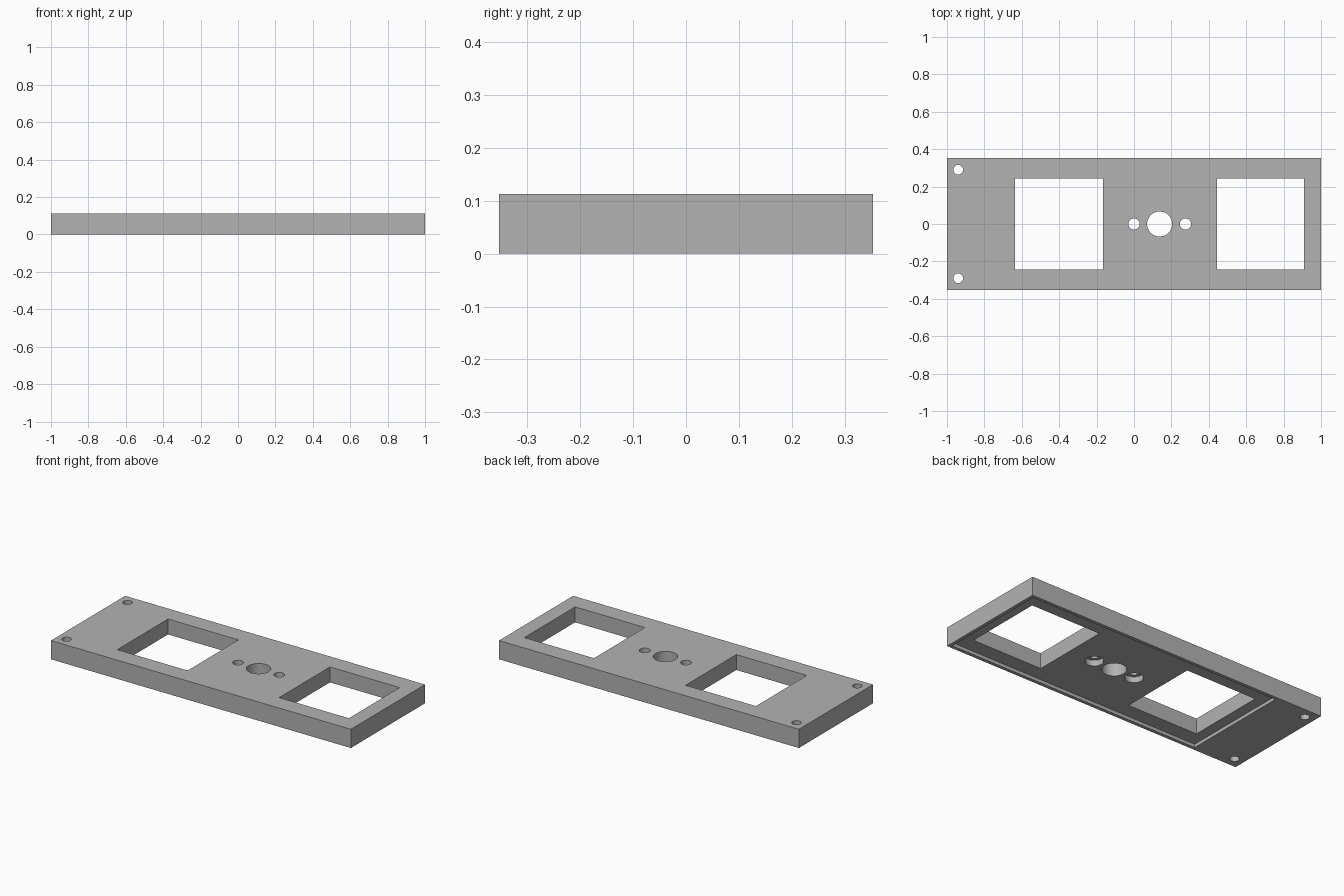
import bpy

cube = bpy.data.objects.get("Cube")
if cube:
    bpy.data.objects.remove(cube, do_unlink=True)

HEIGHT = 0.113
RECESS = 0.02

grey = bpy.data.materials.new("plain grey")
grey.use_nodes = True
colour = (0.45, 0.45, 0.45, 1)
grey.diffuse_color = colour
grey.node_tree.nodes["Principled BSDF"].inputs["Base Color"].default_value = colour


def box(name, x0, x1, half_y, z0, z1):
    bpy.ops.mesh.primitive_cube_add(size=1, location=((x0 + x1) / 2, 0, (z0 + z1) / 2))
    ob = bpy.context.object
    ob.name = name
    ob.scale = (x1 - x0, 2 * half_y, z1 - z0)
    bpy.ops.object.transform_apply(location=False, rotation=False, scale=True)
    ob.data.materials.append(grey)
    return ob


def cylinder(name, x, y, radius, z0, z1):
    bpy.ops.mesh.primitive_cylinder_add(vertices=48, radius=radius, depth=z1 - z0,
                                        location=(x, y, (z0 + z1) / 2))
    ob = bpy.context.object
    ob.name = name
    ob.data.materials.append(grey)
    return ob


# Solid plate
plate = box("faceplate", -1, 1, 0.353, 0, HEIGHT)

# Shallow recess underneath, with a thin rim on three sides
cutters = [box("recess_cutter", -0.70, 0.98, 0.333, -0.1, RECESS)]

# Two square windows
for x0, x1 in ((-0.636, -0.166), (0.444, 0.909)):
    cutters.append(box("window_cutter", x0, x1, 0.242, -0.2, 0.3))

# Central hole, and a pair of screw holes counterbored from below
cutters.append(cylinder("centre_hole_cutter", 0.137, 0, 0.067, -0.2, 0.3))
for x in (0, 0.275):
    cutters.append(cylinder("screw_hole_cutter", x, 0, 0.03, -0.2, 0.3))
    cutters.append(cylinder("counterbore_cutter", x, 0, 0.05, -0.15, RECESS + 0.035))

# Mounting holes at the solid end
for side in (-1, 1):
    cutters.append(cylinder("mounting_hole_cutter", -0.94, side * 0.29, 0.026, -0.2, 0.3))

# Cut everything out of the plate
for cutter in cutters:
    mod = plate.modifiers.new(cutter.name, "BOOLEAN")
    mod.operation = "DIFFERENCE"
    mod.solver = "EXACT"
    mod.object = cutter

bpy.ops.object.select_all(action="DESELECT")
plate.select_set(True)
bpy.context.view_layer.objects.active = plate
for mod in list(plate.modifiers):
    bpy.ops.object.modifier_apply(modifier=mod.name)
for cutter in cutters:
    bpy.data.objects.remove(cutter, do_unlink=True)

bpy.ops.object.shade_smooth_by_angle(angle=0.5)
